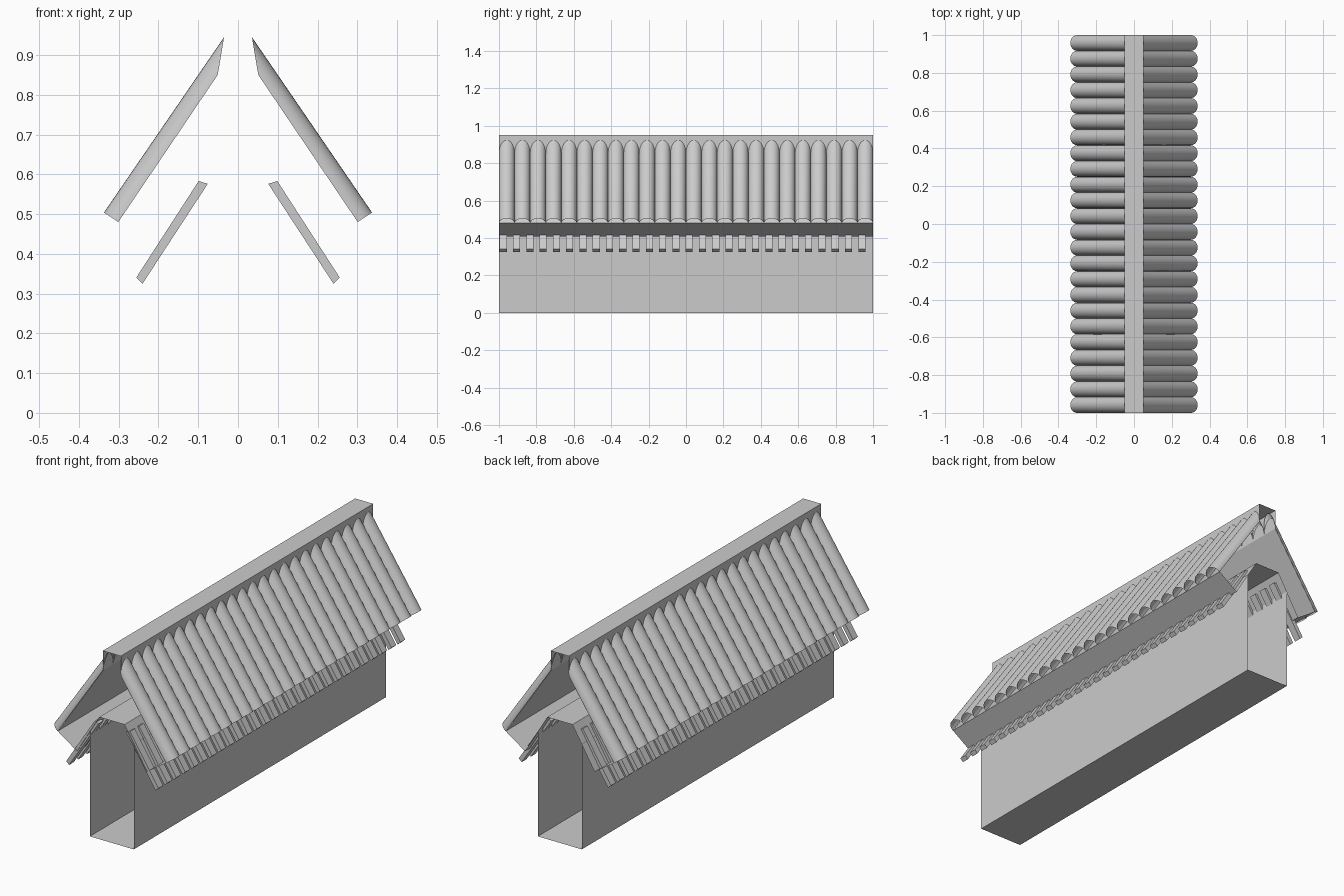
import bpy, math
from mathutils import Vector

if "Cube" in bpy.data.objects:
    bpy.data.objects.remove(bpy.data.objects["Cube"])


def make(name, verts, faces, smooth=False):
    me = bpy.data.meshes.new(name)
    me.from_pydata(verts, [], faces)
    me.update()
    ob = bpy.data.objects.new(name, me)
    bpy.context.collection.objects.link(ob)
    if smooth:
        for p in me.polygons:
            p.use_smooth = True
    return ob


def extrude_sheet(name, profile):
    """Closed (x, z) loop swept along y, ends left open."""
    n = len(profile)
    verts = [(x, y, z) for y in (-1, 1) for x, z in profile]
    faces = [(i, (i + 1) % n, n + (i + 1) % n, n + i) for i in range(n)]
    return make(name, verts, faces)


def mirrored(right):
    """Right half of a profile plus its mirror image."""
    return right + [(-x, z) for x, z in reversed(right)]


def row(ob, count, step):
    """Repeat along y, then mirror to the other roof slope."""
    arr = ob.modifiers.new("row", 'ARRAY')
    arr.count = count
    arr.use_relative_offset = False
    arr.use_constant_offset = True
    arr.constant_offset_displace = (0, step, 0)
    mir = ob.modifiers.new("both_slopes", 'MIRROR')
    mir.use_axis = (True, False, False)
    mir.use_mirror_merge = False


# Wall: bottom and two sides, running up to the roof underside
x, z = 0.122, 0.53
make("wall",
     [(sx, y, h) for y in (-1, 1) for sx, h in ((-x, z), (-x, 0), (x, 0), (x, z))],
     [(0, 1, 5, 4), (1, 2, 6, 5), (2, 3, 7, 6)])

# Roof body: ridge, slopes, eave faces and underside as one hollow profile
extrude_sheet("roof_body", mirrored([
    (0.07, 0.612), (0.193, 0.408), (0.30, 0.48), (0.05, 0.85), (0.05, 0.95)]))

# Half-round roof tiles
TILES = 24
pitch = 2 / TILES
low0, low1 = Vector((0.301, 0.48)), Vector((0.337, 0.504))
top0, top1 = Vector((0.051, 0.85)), Vector((0.035, 0.945))
SEG = 14
verts = []
for i in range(SEG + 1):
    a = math.pi * i / SEG
    y = -1 + pitch / 2 - pitch / 2 * math.cos(a)
    for p in (low0.lerp(low1, math.sin(a)), top0.lerp(top1, math.sin(a))):
        verts.append((p.x, y, p.y))
faces = [(2 * i, 2 * i + 2, 2 * i + 3, 2 * i + 1) for i in range(SEG)]
row(make("roof_tiles", verts, faces, smooth=True), TILES, pitch)

# Rafters poking out under the eaves
prof = [(0.24, 0.325), (0.256, 0.34), (0.099, 0.583), (0.076, 0.576)]
verts = [(px, y, pz) for y in (-0.996, -0.958) for px, pz in prof]
faces = [(0, 1, 2, 3), (7, 6, 5, 4)]
faces += [(i, i + 4, (i + 1) % 4 + 4, (i + 1) % 4) for i in range(4)]
row(make("rafters", verts, faces), 28, 0.071)
